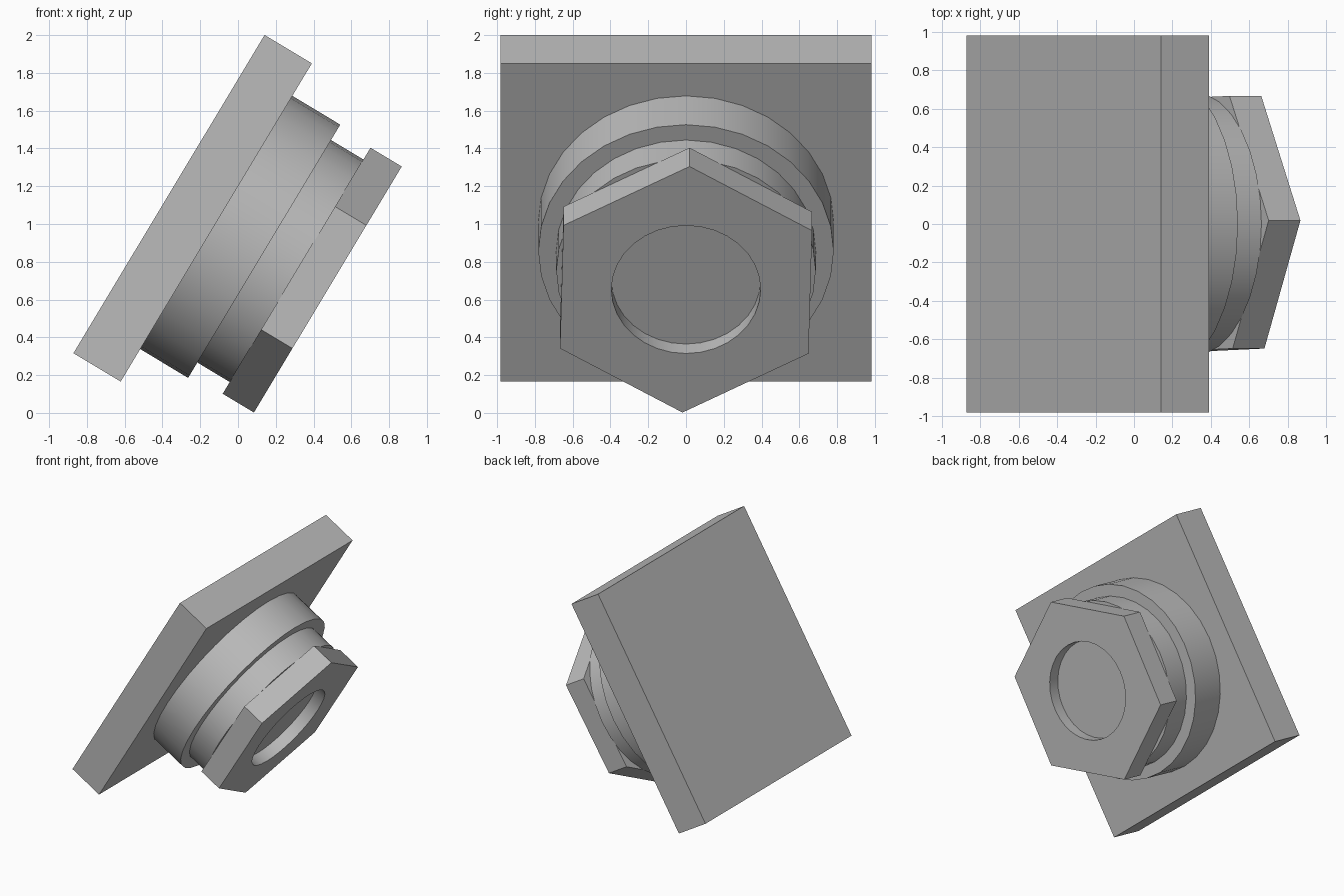
import bpy, math
from mathutils import Matrix

# Remove the default cube only
old = bpy.data.objects.get("Cube")
if old:
    bpy.data.objects.remove(old, do_unlink=True)

grey = bpy.data.materials.new("plain grey")
grey.use_nodes = True
grey.diffuse_color = (0.5, 0.5, 0.5, 1)
grey.node_tree.nodes["Principled BSDF"].inputs["Base Color"].default_value = (0.5, 0.5, 0.5, 1)

# Tilted frame: local z runs out of the plate along the bolt axis
FRAME = Matrix.Translation((-0.115, 0, 1.008)) @ Matrix.Rotation(math.radians(121), 4, "Y")


def finish(name, local):
    ob = bpy.context.object
    ob.name = name
    ob.matrix_world = FRAME @ local
    ob.data.materials.append(grey)
    return ob


def disc(name, radius, start, end, sides=32, turn=0.0):
    """Cylinder or prism between two distances along the axis."""
    bpy.ops.mesh.primitive_cylinder_add(vertices=sides, radius=radius, depth=end - start)
    spin = math.radians(turn)
    ob = finish(name, Matrix.Translation((0, 0, (start + end) / 2)) @ Matrix.Rotation(spin, 4, "Z"))
    if sides > 6:
        bpy.ops.object.shade_smooth_by_angle(angle=math.radians(30))
    return ob


# Square base plate
bpy.ops.mesh.primitive_cube_add(size=1)
plate = finish("base_plate", Matrix.Translation((0, 0, -0.146)) @ Matrix.Diagonal((1.965, 1.965, 0.292, 1)))

# Stepped round collar and neck
disc("wide_collar", 0.782, 0.0, 0.296)
disc("neck", 0.687, 0.296, 0.496)

# Hexagonal head, one corner up with a slight twist
head = disc("hex_head", 0.76, 0.496, 0.689, sides=6, turn=28.6)

# Shallow round recess in the head
cutter = disc("recess_cutter", 0.395, 0.592, 0.8, sides=32)
cutter.hide_render = True
bpy.context.view_layer.update()
cut = head.modifiers.new("recess", "BOOLEAN")
cut.operation = "DIFFERENCE"
cut.solver = "EXACT"
cut.object = cutter
bpy.ops.object.select_all(action="DESELECT")
head.select_set(True)
bpy.context.view_layer.objects.active = head
bpy.ops.object.modifier_apply(modifier=cut.name)
bpy.data.objects.remove(cutter, do_unlink=True)
bpy.ops.object.shade_smooth_by_angle(angle=math.radians(30))
